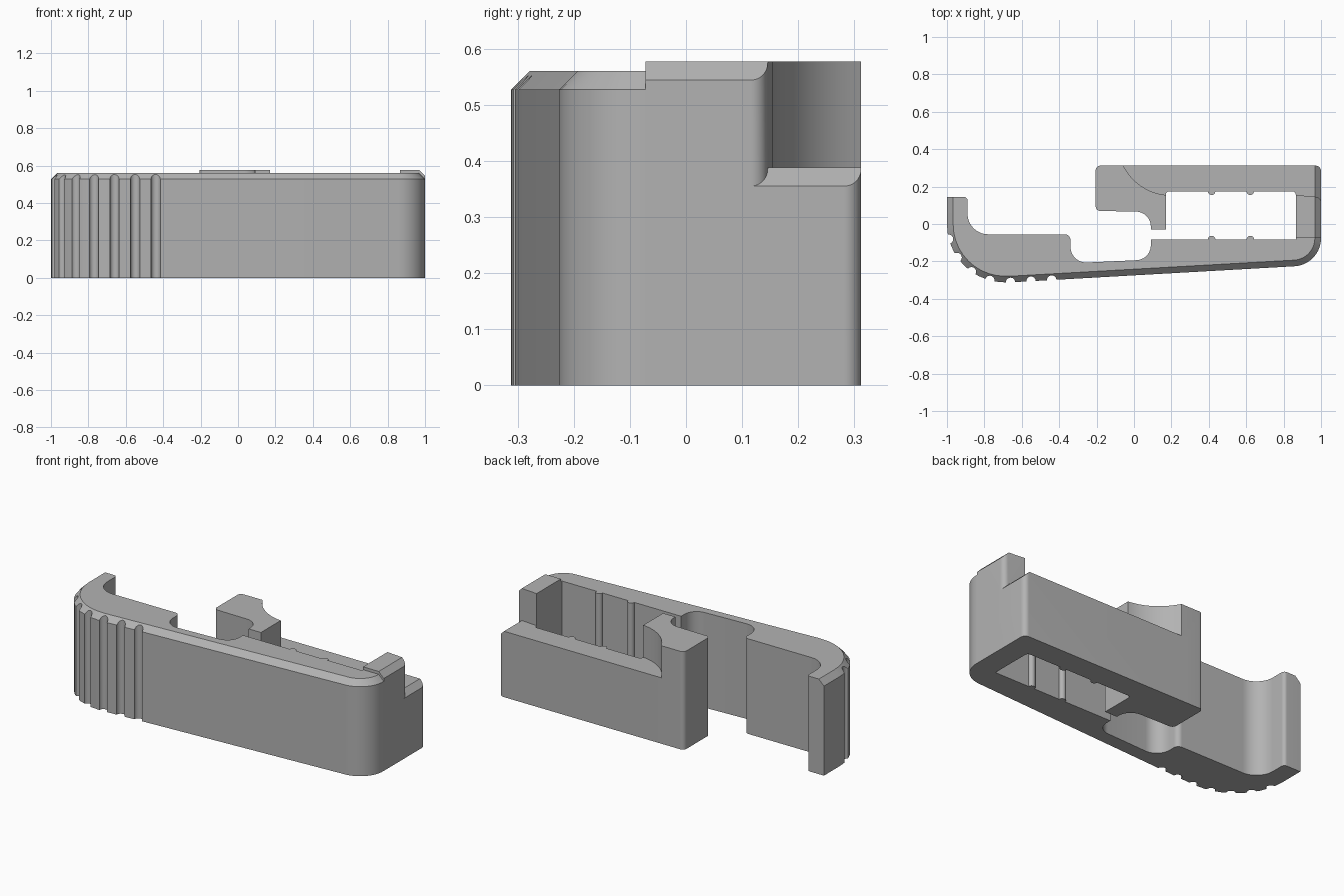
import bpy, bmesh, math
from mathutils import Vector

if "Cube" in bpy.data.objects:
    bpy.data.objects.remove(bpy.data.objects["Cube"])

GREY = bpy.data.materials.new("plain grey")
GREY.diffuse_color = (0.45, 0.45, 0.45, 1)
GREY.use_nodes = True
GREY.node_tree.nodes["Principled BSDF"].inputs["Base Color"].default_value = GREY.diffuse_color


def rounded(points, seg=10):
    """Turn (x, y, radius) corners into a filleted outline."""
    out = []
    n = len(points)
    for i, (x, y, r) in enumerate(points):
        p = Vector((x, y))
        if r == 0:
            out.append(p)
            continue
        a = (Vector(points[i - 1][:2]) - p).normalized()
        b = (Vector(points[(i + 1) % n][:2]) - p).normalized()
        half = a.angle(b) / 2
        c = p + (a + b).normalized() * (r / math.sin(half))
        t = r / math.tan(half)
        u, v = p + a * t - c, p + b * t - c
        sweep = u.angle(v)
        for k in range(seg + 1):
            f = k / seg
            w = (u * math.sin((1 - f) * sweep) + v * math.sin(f * sweep)) / math.sin(sweep)
            out.append(c + w)
    return out


def prism(name, points, height, z0=0.0, slope=False, edge_rule=None, chamfer=0.033):
    bm = bmesh.new()
    face = bm.faces.new([bm.verts.new((p[0], p[1], z0)) for p in rounded(points)])
    ext = bmesh.ops.extrude_face_region(bm, geom=[face])
    top = [g for g in ext["geom"] if isinstance(g, bmesh.types.BMVert)]
    bmesh.ops.translate(bm, verts=top, vec=(0, 0, height))
    bmesh.ops.recalc_face_normals(bm, faces=bm.faces)
    if slope:  # flat chamfer along the right end
        bmesh.ops.bisect_plane(bm, geom=bm.verts[:] + bm.edges[:] + bm.faces[:],
                               plane_co=(1, 0, z0 + height - chamfer),
                               plane_no=(1, 0, 1), clear_outer=True)
        bmesh.ops.holes_fill(bm, edges=bm.edges[:])
        bmesh.ops.recalc_face_normals(bm, faces=bm.faces)
    if edge_rule:
        bm.normal_update()
        edges = [e for e in bm.edges
                 if all(v.co.z > z0 + height - 1e-4 for v in e.verts) and edge_rule(e)]
        bmesh.ops.bevel(bm, geom=edges, offset=chamfer, segments=1,
                        profile=0.5, affect='EDGES')
    me = bpy.data.meshes.new(name)
    bm.to_mesh(me)
    bm.free()
    me.materials.append(GREY)
    ob = bpy.data.objects.new(name, me)
    bpy.context.collection.objects.link(ob)
    return ob


def rod(name, x, y, r, height, z0=0.0, seg=24):
    pts = [(x + r * math.cos(2 * math.pi * k / seg),
            y + r * math.sin(2 * math.pi * k / seg), 0) for k in range(seg)]
    return prism(name, pts, height, z0)


def combine(target, other, op):
    m = target.modifiers.new("combine", 'BOOLEAN')
    m.operation, m.object, m.solver = op, other, 'EXACT'
    bpy.context.view_layer.objects.active = target
    bpy.ops.object.modifier_apply(modifier=m.name)
    bpy.data.objects.remove(other)


def outer_edge(e):
    side = min(e.link_faces, key=lambda f: abs(f.normal.z))
    return side.normal.y < -1e-3 or all(abs(v.co.x) > 0.999 for v in e.verts)


# Front arm with thumb curve, inner pocket and chamfered outer rim
body = prism("slotted_lever_body", [
    (-1, 0.145, 0), (-1, -0.312, 0.31), (-0.66, -0.312, 0), (1, -0.218, 0.15),
    (1, 0, 0), (0.865, 0, 0), (0.865, -0.083, 0), (0.09, -0.083, 0),
    (0.09, -0.19, 0.08), (-0.34, -0.21, 0.085), (-0.34, -0.055, 0.03),
    (-0.89, -0.055, 0.11), (-0.89, 0.145, 0.02)], 0.56, edge_rule=outer_edge)

# Grip grooves: three along the flat, four around the curve
spots = [(x, -0.312 + max(0, (x + 0.66) * 0.0566)) for x in (-0.44, -0.55, -0.66)]
for deg in (15, 35, 55, 75):
    a = math.radians(deg)
    spots.append((-0.69 - 0.312 * math.sin(a), -0.312 * math.cos(a)))
for x, y in spots:
    combine(body, rod("groove_cutter", x, y, 0.025, 0.8, -0.1), 'DIFFERENCE')

# Raised right end
end_block = prism("end_block", [(0.865, -0.072, 0), (1, -0.072, 0),
                                (1, 0.143, 0.03), (0.865, 0.155, 0)], 0.577, slope=True)
combine(body, end_block, 'UNION')

# Low rear bar
rear_bar = prism("rear_bar", [
    (1, 0.1, 0), (1, 0.312, 0.03), (-0.1, 0.312, 0), (-0.1, 0.1, 0), (0.17, 0.1, 0),
    (0.17, 0.175, 0.02), (0.865, 0.175, 0.02), (0.865, 0.1, 0)], 0.388, slope=True)
combine(body, rear_bar, 'UNION')

# Tall hook with a scooped back corner
scoop = []
for k in range(13):
    a = math.radians(264 + (206 - 264) * k / 12)
    scoop.append((0.2 + 0.287 * math.cos(a), 0.44 + 0.287 * math.sin(a), 0))
scoop[0], scoop[-1] = (0.17, 0.155, 0), (-0.058, 0.312, 0)
hook = prism("hook", [(-0.205, 0.312, 0.025), (-0.205, 0.07, 0.025), (0.09, 0.065, 0.08),
                      (0.09, -0.03, 0), (0.17, -0.03, 0)] + scoop, 0.577)
combine(body, hook, 'UNION')

# Small ribs on both walls of the slot
for x in (0.415, 0.622):
    combine(body, rod("front_rib", x, -0.083, 0.02, 0.56), 'UNION')
    combine(body, rod("rear_rib", x, 0.175, 0.02, 0.388), 'UNION')

bpy.ops.object.select_all(action='DESELECT')
body.select_set(True)
bpy.context.view_layer.objects.active = body
bpy.ops.object.shade_smooth_by_angle(angle=math.radians(30))
